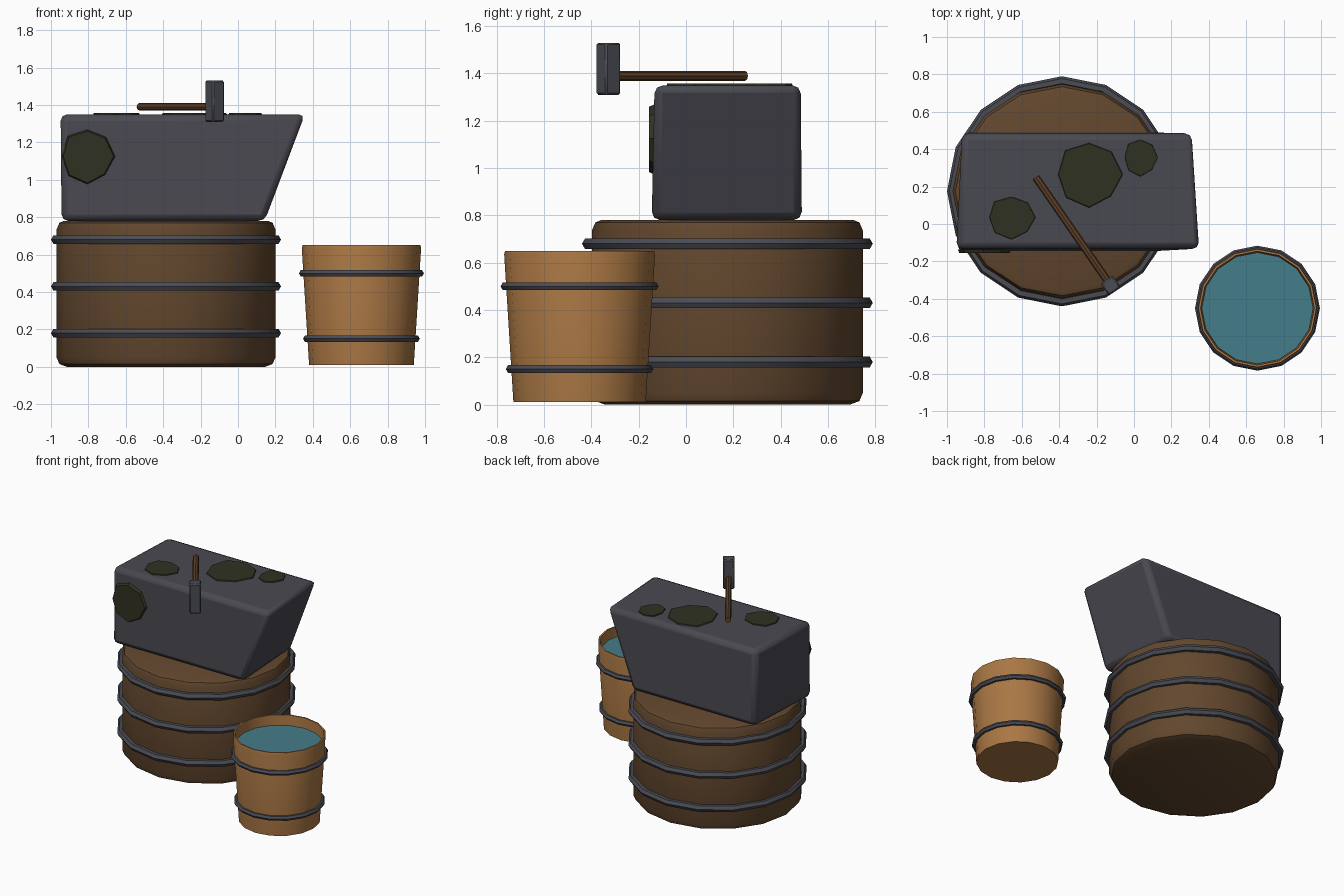
import bpy, bmesh, math
from mathutils import Vector, Matrix

if "Cube" in bpy.data.objects:
    bpy.data.objects.remove(bpy.data.objects["Cube"])


def material(name, r, g, b):
    m = bpy.data.materials.new(name)
    m.use_nodes = True
    m.diffuse_color = (r, g, b, 1)
    bsdf = next(n for n in m.node_tree.nodes if n.type == "BSDF_PRINCIPLED")
    bsdf.inputs["Base Color"].default_value = (r, g, b, 1)
    bsdf.inputs["Roughness"].default_value = 0.9
    return m


dark_wood = material("dark wood", 0.122, 0.063, 0.027)
light_wood = material("light wood", 0.4, 0.185, 0.058)
handle_wood = material("handle wood", 0.11, 0.05, 0.02)
stone = material("grey stone", 0.066, 0.066, 0.082)
iron = material("dark iron", 0.07, 0.072, 0.088)
moss = material("dark moss", 0.03, 0.031, 0.016)
water_blue = material("water", 0.06, 0.205, 0.255)


def finish(bm, name, mat, location=(0, 0, 0), bevel=0, segments=1, angle=30):
    bmesh.ops.recalc_face_normals(bm, faces=bm.faces)
    mesh = bpy.data.meshes.new(name)
    bm.to_mesh(mesh)
    bm.free()
    mesh.materials.append(mat)
    ob = bpy.data.objects.new(name, mesh)
    ob.location = location
    bpy.context.collection.objects.link(ob)
    if bevel:
        mod = ob.modifiers.new("bevel", "BEVEL")
        mod.width, mod.segments = bevel, segments
    bpy.ops.object.select_all(action="DESELECT")
    ob.select_set(True)
    bpy.context.view_layer.objects.active = ob
    bpy.ops.object.shade_smooth_by_angle(angle=math.radians(angle))
    return ob


def lathe(name, mat, profile, location, sides=16, closed=False):
    """Turn (radius, z) points around z; open profiles get end caps."""
    bm = bmesh.new()
    rings = []
    for r, z in profile:
        rings.append([bm.verts.new((r * math.cos(i * math.tau / sides),
                                    r * math.sin(i * math.tau / sides), z))
                      for i in range(sides)])
    pairs = list(zip(rings, rings[1:]))
    if closed:
        pairs.append((rings[-1], rings[0]))
    else:
        bm.faces.new(rings[0])
        bm.faces.new(rings[-1])
    for a, b in pairs:
        for i in range(sides):
            j = (i + 1) % sides
            bm.faces.new((a[i], a[j], b[j], b[i]))
    return finish(bm, name, mat, location)


def hoop(name, centre, z, radius, thick):
    ring = [(radius + thick * math.cos(k * math.tau / 6),
             thick * math.sin(k * math.tau / 6)) for k in range(6)]
    return lathe(name, iron, ring, (*centre, z), closed=True)


# Round wooden block with three iron hoops
block_at = (-0.385, 0.175)
block = lathe("wooden_block", dark_wood,
              [(0.53, 0.0), (0.57, 0.015), (0.585, 0.05),
               (0.585, 0.735), (0.57, 0.77), (0.545, 0.78)], (*block_at, 0))
block.scale.y = 0.98
for i, z in enumerate((0.18, 0.43, 0.68)):
    hoop(f"block_hoop_{i + 1}", block_at, z, 0.589, 0.026)

# Bucket with rim, water and two hoops
bucket_at = (0.66, -0.45)
lathe("bucket", light_wood,
      [(0.28, 0.01), (0.319, 0.635), (0.315, 0.65),
       (0.304, 0.65), (0.298, 0.55)], (*bucket_at, 0))
lathe("bucket_water", water_blue, [(0.297, 0.552), (0.298, 0.575)], (*bucket_at, 0))
for i, (z, r) in enumerate(((0.15, 0.293), (0.5, 0.315))):
    hoop(f"bucket_hoop_{i + 1}", bucket_at, z, r, 0.019)

# Stone slab with a leaning end: left x, right x and y at each edge
bm = bmesh.new()
loops = []
for z, front, back, left, right in ((0.78, -0.145, 0.49, -0.945, 0.145),
                                    (1.35, -0.133, 0.485, -0.95, 0.36)):
    loops.append([bm.verts.new(p) for p in (
        (left, front, z), (right, front, z),
        (right - 0.04, back, z), (left + 0.03, back, z))])
low, high = loops
bm.faces.new(low)
bm.faces.new(high)
for i in range(4):
    j = (i + 1) % 4
    bm.faces.new((low[i], low[j], high[j], high[i]))
finish(bm, "stone_slab", stone, bevel=0.035, segments=2, angle=35)


# Moss patches: low eight-sided mounds
def moss_patch(name, centre, radius, stretch=(1, 1), upright=False):
    bm = bmesh.new()
    bmesh.ops.create_cone(bm, cap_ends=True, segments=8, radius1=radius,
                          radius2=radius * 0.94, depth=0.02)
    for v in bm.verts:
        wobble = 1 + 0.05 * math.sin(3 * math.atan2(v.co.y, v.co.x) + 1)
        v.co.x *= wobble * stretch[0]
        v.co.y *= wobble * stretch[1]
    if upright:
        bm.transform(Matrix.Rotation(math.pi / 2, 4, "X"))
    return finish(bm, name, moss, centre)


moss_patch("moss_top_large", (-0.24, 0.265, 1.347), 0.18)
moss_patch("moss_top_middle", (-0.655, 0.035, 1.347), 0.125, (1.03, 0.95))
moss_patch("moss_top_small", (0.035, 0.355, 1.347), 0.1, (0.92, 1.02))
moss_patch("moss_front", (-0.805, -0.146, 1.125), 0.147, (0.97, 1), upright=True)

# Hammer: shaft from the tail end to the upright head
tail, head = Vector((-0.525, 0.25, 1.39)), Vector((-0.125, -0.328, 1.39))
along = head - tail
bm = bmesh.new()
bmesh.ops.create_cone(bm, cap_ends=True, segments=8, radius1=0.021,
                      radius2=0.021, depth=along.length)
bm.transform(along.to_track_quat("Z", "Y").to_matrix().to_4x4())
finish(bm, "hammer_handle", handle_wood, (tail + head) / 2)

bm = bmesh.new()
bmesh.ops.create_cube(bm, size=1)
bm.transform(Matrix.Rotation(math.atan2(along.y, along.x), 4, "Z")
             @ Matrix.Diagonal((0.078, 0.078, 0.22, 1)))
finish(bm, "hammer_head", iron, (head.x, head.y, 1.42), bevel=0.008)
